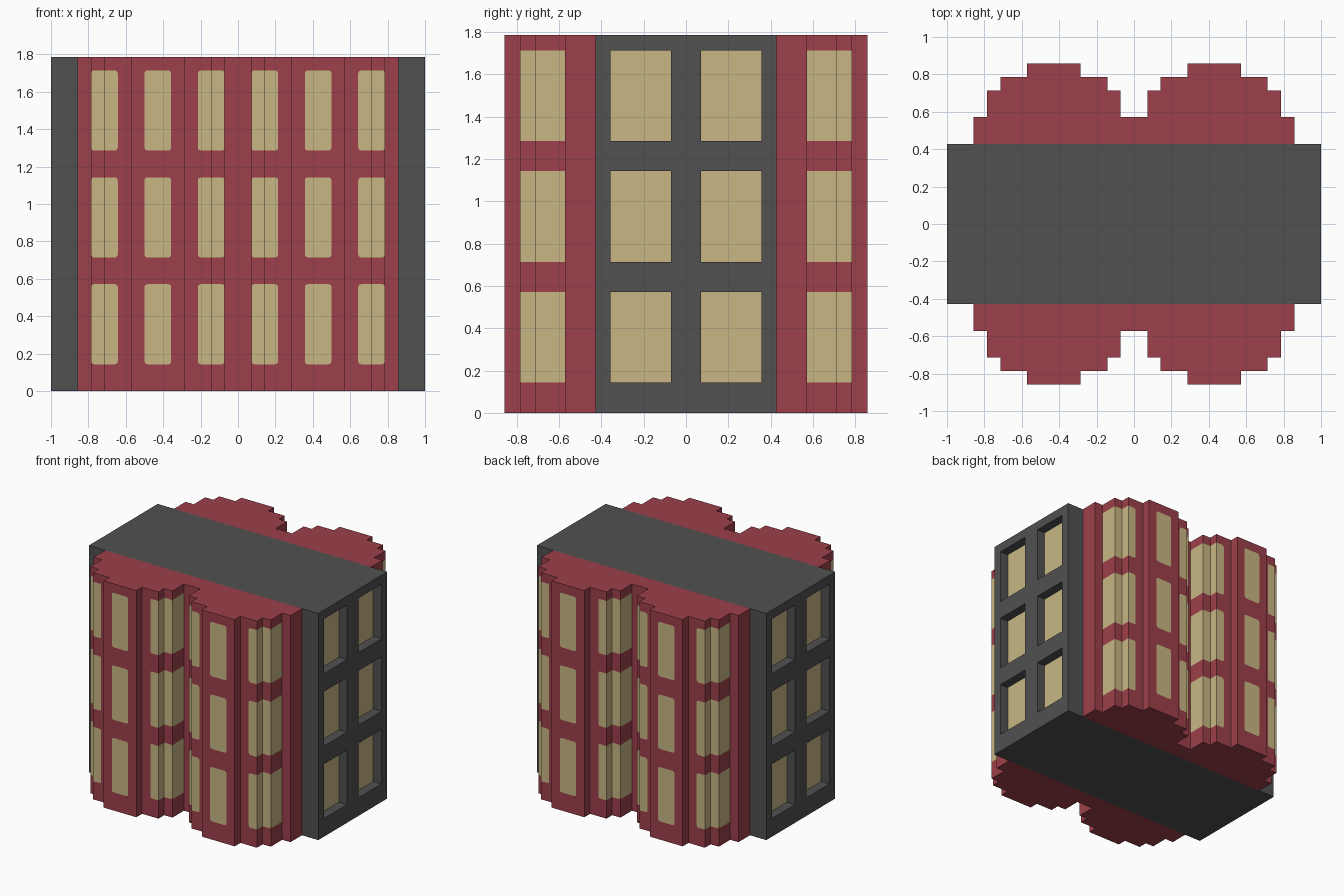
import bpy, bmesh, math
from mathutils import Vector

if "Cube" in bpy.data.objects:
    bpy.data.objects.remove(bpy.data.objects["Cube"])

U = 1 / 14                      # the model sits on a grid of 1/14 unit
ROWS = [0, 2, 8, 10, 16, 18, 24, 25]   # floor bands; odd-numbered bands hold windows
R = 0.23                        # window corner radius, in grid steps


def material(name, rgb):
    m = bpy.data.materials.new(name)
    m.diffuse_color = (*rgb, 1)
    m.use_nodes = True
    m.node_tree.nodes["Principled BSDF"].inputs["Base Color"].default_value = m.diffuse_color
    return m


RED = material("brick red", (0.337, 0.051, 0.070))
GREY = material("dark grey", (0.082, 0.082, 0.082))
TAN = material("window tan", (0.578, 0.468, 0.227))


def finish(bm, name, mats):
    me = bpy.data.meshes.new(name)
    bm.to_mesh(me)
    bm.free()
    for m in mats:
        me.materials.append(m)
    ob = bpy.data.objects.new(name, me)
    bpy.context.collection.objects.link(ob)
    return ob


# Central grey block with recessed windows in both ends
bm = bmesh.new()
bmesh.ops.create_cube(bm, size=1)
for v in bm.verts:
    v.co = Vector((v.co.x * 28, v.co.y * 12, (v.co.z + 0.5) * 25)) * U


def slice_mesh(co, no):
    bmesh.ops.bisect_plane(bm, geom=bm.verts[:] + bm.edges[:] + bm.faces[:],
                           plane_co=co, plane_no=no)


for y in (-5, -1, 1, 5):
    slice_mesh((0, y * U, 0), (0, 1, 0))
for z in ROWS[1:-1]:
    slice_mesh((0, 0, z * U), (0, 0, 1))
panes = []
for f in bm.faces:
    c = f.calc_center_median() / U
    if abs(c.x) > 13.9 and 1 < abs(c.y) < 5 and any(
            a < c.z < b for a, b in zip(ROWS[1::2], ROWS[2::2])):
        panes.append(f)
bmesh.ops.inset_individual(bm, faces=panes, thickness=0, depth=-U)
for f in panes:
    f.material_index = 1
finish(bm, "central_block", [GREY, TAN])

# Stepped outline of the double bay, split at every grid step
half = [(12, 6), (12, 8), (11, 8), (11, 10), (10, 10), (10, 11), (8, 11), (8, 12),
        (4, 12), (4, 11), (2, 11), (2, 10), (1, 10), (1, 8)]
corners = half + [(-x, y) for x, y in reversed(half)]
outline = [corners[0]]
for (ax, ay), (bx, by) in zip(corners, corners[1:]):
    n = max(abs(bx - ax), abs(by - ay))
    outline += [(ax + (bx - ax) * i // n, ay + (by - ay) * i // n) for i in range(1, n + 1)]


def is_window(p, q):
    if p[1] == q[1]:            # wall facing front or back
        return p[1] >= 10 and int(abs(p[0] + q[0]) / 2) % 4 in (1, 2)
    return 8 < (p[1] + q[1]) / 2 < 11


def build_bay(name):
    bm = bmesh.new()

    def face(pts, mat=0):
        bm.faces.new([bm.verts.new(Vector(p) * U) for p in pts]).material_index = mat

    def wall_cell(p, q, z0, z1, window):
        def at(s, z):
            return (p[0] + (q[0] - p[0]) * s, p[1] + (q[1] - p[1]) * s, z)
        box = [(0, z0), (1, z0), (1, z1), (0, z1)]
        if not window:
            return face([at(*c) for c in box])
        pane = []
        for i, (s, z) in enumerate(box):
            end = q if s else p
            if p[1] == q[1] and end[0] % 2:      # rounded window corner
                cs, cz = s + (-R if s else R), z + (R if z == z0 else -R)
                arc = []
                for k in range(5):
                    a = math.pi * (1 + i / 2 + k / 8)
                    arc.append(at(cs + R * math.cos(a), cz + R * math.sin(a)))
                face(arc[::-1] + [at(s, z)])
                pane += arc
            else:
                pane.append(at(s, z))
        face(pane, 1)

    for p, q in zip(outline, outline[1:]):
        for i, (z0, z1) in enumerate(zip(ROWS, ROWS[1:])):
            wall_cell(p, q, z0, z1, i % 2 == 1 and is_window(p, q))
    # roof and underside
    face([(x, y, 25) for x, y in outline])
    face([(x, y, 0) for x, y in reversed(outline)])
    bmesh.ops.remove_doubles(bm, verts=bm.verts[:], dist=1e-4)
    return finish(bm, name, [RED, TAN])


# Matching bays on both long sides
build_bay("back_bay")
front = build_bay("front_bay")
front.rotation_euler.z = math.pi
